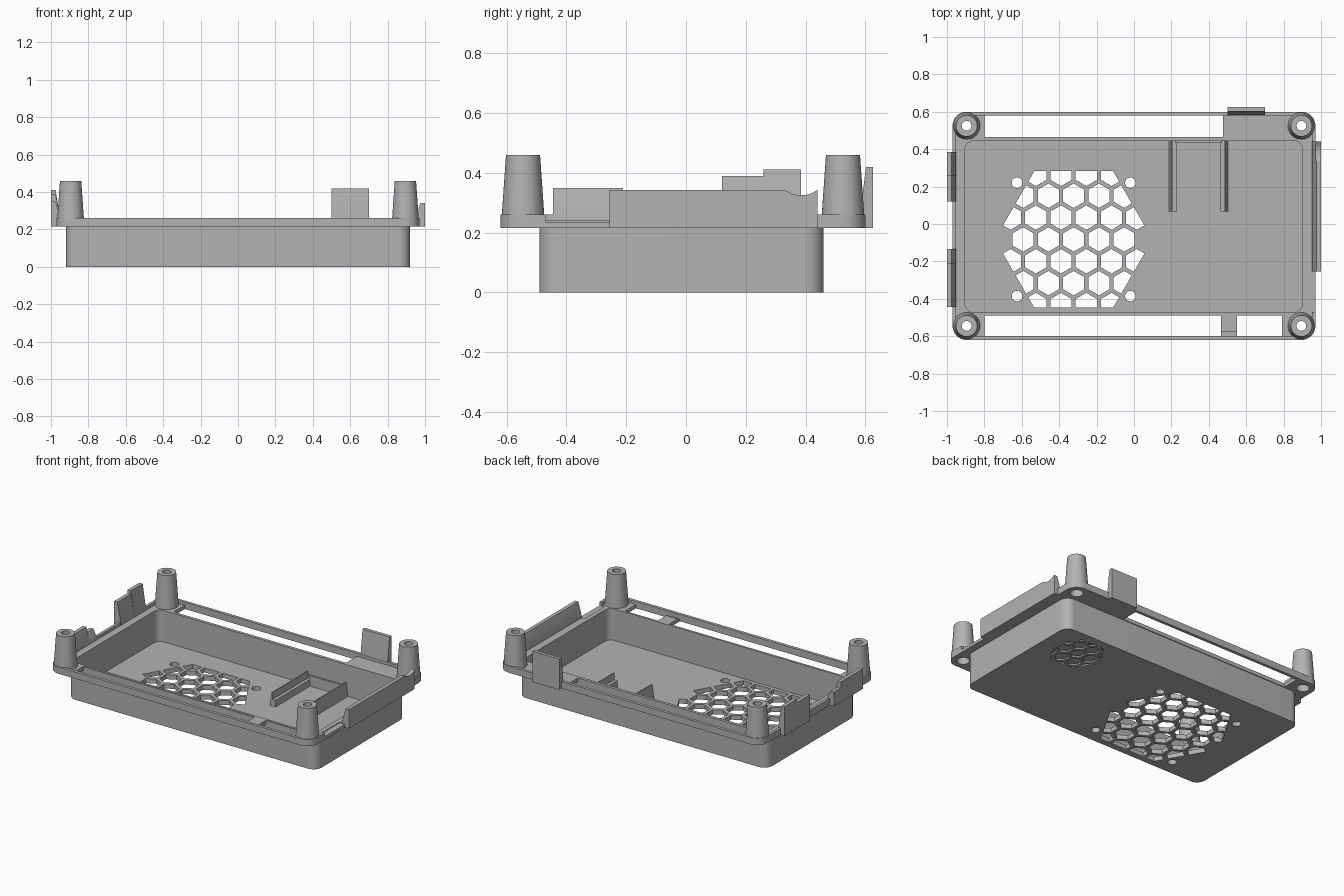
import bpy, bmesh, math
from mathutils import Vector

if "Cube" in bpy.data.objects:
    bpy.data.objects.remove(bpy.data.objects["Cube"], do_unlink=True)

grey = bpy.data.materials.new("matte grey plastic")
grey.use_nodes = True
grey.diffuse_color = (0.45, 0.45, 0.45, 1)
grey.node_tree.nodes["Principled BSDF"].inputs["Base Color"].default_value = (0.45, 0.45, 0.45, 1)


def finish(name, bm):
    bmesh.ops.recalc_face_normals(bm, faces=bm.faces)
    mesh = bpy.data.meshes.new(name)
    bm.to_mesh(mesh)
    bm.free()
    mesh.materials.append(grey)
    obj = bpy.data.objects.new(name, mesh)
    bpy.context.collection.objects.link(obj)
    return obj


def prism(name, pts, offset, depth):
    """Closed outline of 3D points, extruded by the vector `depth`."""
    bm = bmesh.new()
    face = bm.faces.new([bm.verts.new(Vector(p) + Vector(offset)) for p in pts])
    ext = bmesh.ops.extrude_face_region(bm, geom=[face], use_keep_orig=True)
    moved = [g for g in ext["geom"] if isinstance(g, bmesh.types.BMVert)]
    bmesh.ops.translate(bm, vec=depth, verts=moved)
    return finish(name, bm)


def rounded(name, x0, x1, y0, y1, z0, z1, r, steps=10):
    pts = []
    corners = [(x1 - r, y1 - r), (x0 + r, y1 - r), (x0 + r, y0 + r), (x1 - r, y0 + r)]
    for q, (cx, cy) in enumerate(corners):
        for i in range(steps + 1):
            a = math.pi / 2 * (q + i / steps)
            pts.append((cx + r * math.cos(a), cy + r * math.sin(a), z0))
    return prism(name, pts, (0, 0, 0), (0, 0, z1 - z0))


def box(name, x0, x1, y0, y1, z0, z1):
    pts = [(x0, y0, z0), (x1, y0, z0), (x1, y1, z0), (x0, y1, z0)]
    return prism(name, pts, (0, 0, 0), (0, 0, z1 - z0))


def cone(name, x, y, z0, z1, r0, r1):
    bm = bmesh.new()
    bmesh.ops.create_cone(bm, cap_ends=True, segments=40, radius1=r0, radius2=r1, depth=z1 - z0)
    bmesh.ops.translate(bm, vec=(x, y, (z0 + z1) / 2), verts=bm.verts)
    return finish(name, bm)


def cut(obj, cutter):
    """Subtract the cutter and delete it."""
    cutter.hide_render = True
    mod = obj.modifiers.new("cut", "BOOLEAN")
    mod.operation, mod.solver, mod.object = "DIFFERENCE", "EXACT", cutter
    bpy.context.view_layer.objects.active = obj
    bpy.ops.object.modifier_apply(modifier=mod.name)
    bpy.data.objects.remove(cutter, do_unlink=True)


def honeycomb(cx, cy, pitch, gap, limit, z0, z1):
    """Hexagon cells, trimmed to one large flat-topped hexagon."""
    bm = bmesh.new()
    rad = (pitch - gap) / math.sqrt(3)
    for row in range(-3, 4):
        for col in range(-3, 4):
            x = (col + 0.5 * (row % 2)) * pitch
            y = row * pitch * math.sqrt(3) / 2
            if abs(x) > 2.8 * pitch:
                continue
            bm.faces.new([bm.verts.new((x + rad * math.sin(k * math.pi / 3),
                                        y + rad * math.cos(k * math.pi / 3), 0)) for k in range(6)])
    for k in range(6):
        n = Vector((math.sin(k * math.pi / 3), math.cos(k * math.pi / 3), 0))
        bmesh.ops.bisect_plane(bm, geom=bm.verts[:] + bm.edges[:] + bm.faces[:],
                               plane_co=n * limit, plane_no=n, clear_outer=True)
    ext = bmesh.ops.extrude_face_region(bm, geom=bm.faces[:], use_keep_orig=True)
    moved = [g for g in ext["geom"] if isinstance(g, bmesh.types.BMVert)]
    bmesh.ops.translate(bm, vec=(0, 0, z1 - z0), verts=moved)
    bmesh.ops.translate(bm, vec=(cx, cy, z0), verts=bm.verts)
    return finish("honeycomb_cutter", bm)


# Tray with thin walls
BASE, LEDGE, RIM = 0.215, 0.24, 0.26
tray = rounded("tray", -0.92, 0.92, -0.49, 0.46, 0, LEDGE - 0.003, 0.06)
cut(tray, rounded("cavity", -0.903, 0.9, -0.472, 0.445, 0.03, 0.5, 0.045))

# Fan grille with screw holes, and a shallow cell pattern underneath
FX, FY = -0.3225, -0.0825
cut(tray, honeycomb(FX, FY, 0.135, 0.022, 0.365, -0.1, 0.1))
for sx in (-1, 1):
    for sy in (-1, 1):
        cut(tray, cone("screw", FX + sx * 0.303, FY + sy * 0.303, -0.1, 0.1, 0.028, 0.028))
cut(tray, honeycomb(0.66, 0.25, 0.1, 0.018, 0.15, -0.05, 0.01))

# Flange: raised outer rim, lower ledge, slots along the long sides
flange = rounded("flange", -0.97, 0.97, -0.62, 0.6, BASE, RIM, 0.075)
cut(flange, rounded("pocket", -0.952, 0.952, -0.6, 0.58, LEDGE, 0.5, 0.057))
cut(flange, rounded("opening", -0.903, 0.9, -0.472, 0.445, 0, 0.5, 0.045))
for x0, x1, y0, y1 in ((-0.8, 0.475, 0.465, 0.58), (-0.8, 0.465, -0.6, -0.487),
                       (0.55, 0.79, -0.6, -0.487)):
    cut(flange, box("slot", x0, x1, y0, y1, 0, 0.5))
cut(flange, box("rim_gap", 0.93, 1.1, -0.47, -0.255, LEDGE - 0.005, 0.5))
cut(flange, box("tab_step", 0.465, 0.55, -0.6, -0.575, LEDGE - 0.01, 0.5))

# Tapered corner posts with through holes, counterbored from below
for side, px in (("right", -0.895), ("left", 0.895)):
    for end, py in (("front", -0.545), ("back", 0.525)):
        post = cone(f"post_{end}_{side}", px, py, BASE, 0.46, 0.074, 0.057)
        for part in (post, flange):
            cut(part, cone("hole", px, py, 0.1, 0.6, 0.026, 0.026))
            cut(part, cone("counterbore", px, py, 0.1, 0.36, 0.04, 0.04))


def side_plate(name, s, y0, y1, top):
    """Upright plate outside the rim with a sloping inner face."""
    pts = [(s * x, y0, z) for x, z in ((0.95, BASE), (1, BASE), (1, top), (0.975, top), (0.952, RIM))]
    return prism(name, pts, (0, 0, 0), (0, y1 - y0, 0))


# Upright plates on the short sides
side_plate("right_back_plate_low", -1, 0.12, 0.26, 0.39)
side_plate("right_back_plate_high", -1, 0.26, 0.385, 0.412)
side_plate("right_front_plate_high", -1, -0.445, -0.21, 0.35)
side_plate("right_front_plate_low", -1, -0.21, -0.135, 0.31)
panel = side_plate("left_panel", 1, -0.255, 0.44, 0.342)
scoop = cone("scoop", 0, 0, -0.2, 0.2, 0.091, 0.091)
scoop.rotation_euler = (0, math.pi / 2, 0)
scoop.location = (1, 0.385, 0.416)
bpy.context.view_layer.update()
cut(panel, scoop)

# Upright tab on the back
prism("back_tab", [(0.5, y, z) for y, z in ((0.58, BASE), (0.625, BASE), (0.625, 0.42),
                                           (0.602, 0.42), (0.582, RIM))], (0, 0, 0), (0.2, 0, 0))

# Pair of stepped rails on the tray floor
for name, s in (("rail_right", -1), ("rail_left", 1)):
    pts = [(0.345 + s * d, 0.068, z) for d, z in ((0.158, 0.025), (0.145, 0.12), (0.137, 0.12),
                                                 (0.137, 0.075), (0.115, 0.075), (0.115, 0.025))]
    prism(name, pts, (0, 0, 0), (0, 0.38, 0))
box("rail_stop", 0.22, 0.47, 0.434, 0.448, 0.025, 0.1)

# Smooth round surfaces, keep hard edges
bpy.ops.object.select_all(action="DESELECT")
for obj in bpy.context.collection.objects:
    if obj.type == "MESH":
        obj.select_set(True)
bpy.context.view_layer.objects.active = tray
bpy.ops.object.shade_smooth_by_angle(angle=math.radians(30))
